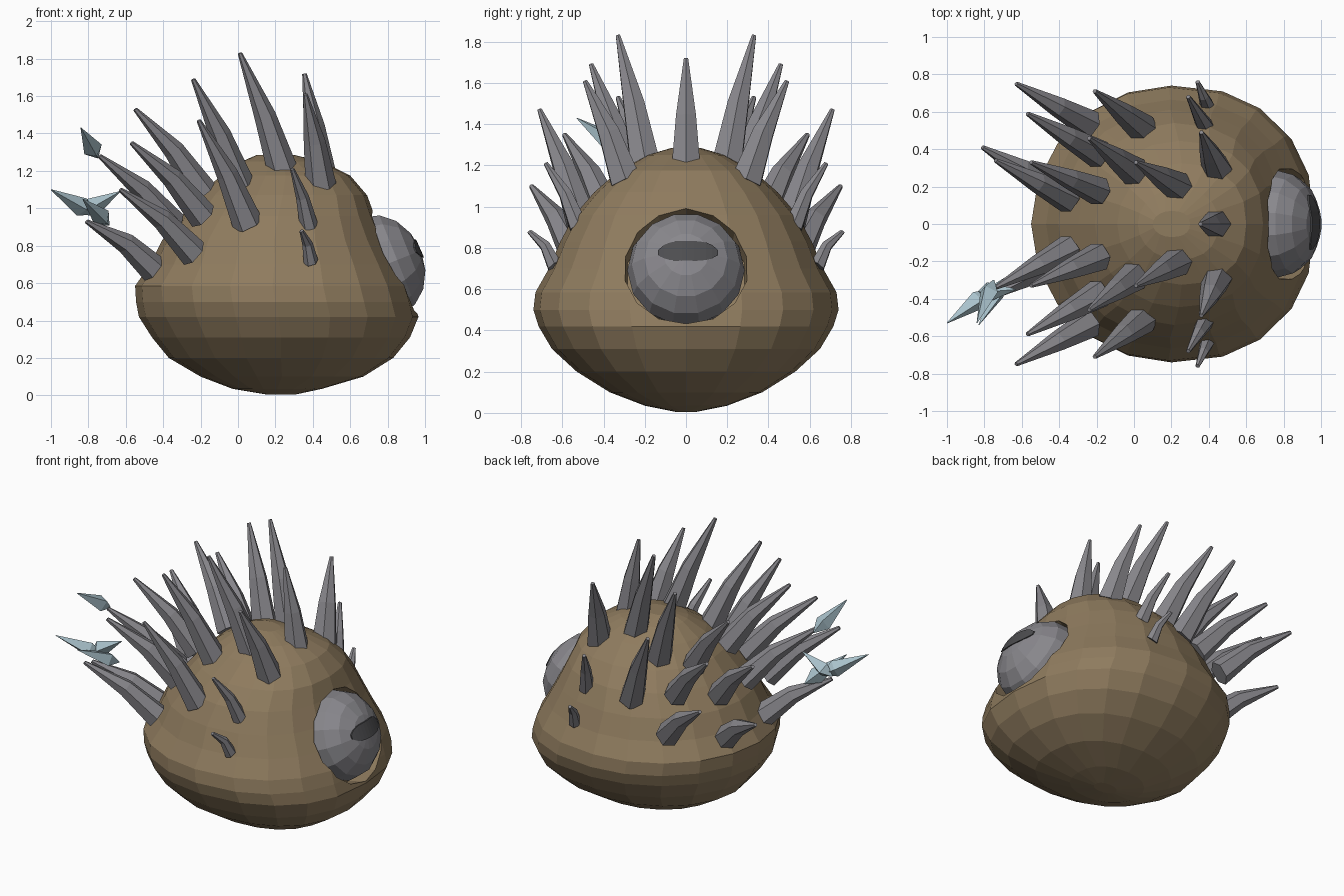
import bpy, bmesh, math
from mathutils import Vector, Matrix

if "Cube" in bpy.data.objects:
    bpy.data.objects.remove(bpy.data.objects["Cube"])


def mat(name, rgb):
    m = bpy.data.materials.new(name)
    m.diffuse_color = (*rgb, 1)
    m.use_nodes = True
    m.node_tree.nodes["Principled BSDF"].inputs["Base Color"].default_value = m.diffuse_color
    return m


BROWN = mat("brown skin", (0.275, 0.20, 0.113))
GREY = mat("grey horn", (0.25, 0.245, 0.265))
DARK = mat("dark pupil", (0.075, 0.075, 0.08))
ICE = mat("pale blue ice", (0.40, 0.54, 0.60))


def make(name, bm, material):
    bmesh.ops.recalc_face_normals(bm, faces=bm.faces[:])
    me = bpy.data.meshes.new(name)
    bm.to_mesh(me)
    bm.free()
    me.materials.append(material)
    ob = bpy.data.objects.new(name, me)
    bpy.context.collection.objects.link(ob)
    return ob


def loft(bm, rings):
    """Skin a list of closed point rings and cap both ends."""
    vs = [[bm.verts.new(p) for p in r] for r in rings]
    n = len(vs[0])
    for a, b in zip(vs, vs[1:]):
        for i in range(n):
            j = (i + 1) % n
            bm.faces.new((a[i], a[j], b[j], b[i]))
    bm.faces.new(vs[0][::-1])
    bm.faces.new(vs[-1])


def circle(c, d, r, n, ref=Vector((0, 1, 0))):
    """Ring of n points around c, square to direction d."""
    u = ref.cross(d).normalized()
    v = d.cross(u).normalized()
    return [c + r * (u * math.cos(t) + v * math.sin(t))
            for t in (2 * math.pi * i / n for i in range(n))]


# Body: stacked egg-shaped slices (height, back x, front x, half width)
SLICES = [(0.005, 0.15, 0.31, 0.05), (0.035, -0.03, 0.45, 0.20),
          (0.10, -0.20, 0.67, 0.37), (0.20, -0.37, 0.83, 0.53),
          (0.31, -0.46, 0.92, 0.65), (0.42, -0.53, 0.965, 0.715),
          (0.50, -0.545, 0.945, 0.74), (0.585, -0.55, 0.92, 0.73),
          (0.70, -0.47, 0.86, 0.665), (0.83, -0.405, 0.79, 0.61),
          (0.96, -0.30, 0.73, 0.54), (1.07, -0.21, 0.69, 0.445),
          (1.175, -0.09, 0.60, 0.325), (1.25, 0.02, 0.45, 0.19),
          (1.285, 0.10, 0.30, 0.07)]


def body_ring(z, x0, x1, w, n=20):
    pts = []
    for i in range(n):
        t = 2 * math.pi * i / n
        c, s = math.cos(t), math.sin(t)
        e = 2 / 2.35 if c > 0 else 1
        x = (x0 + x1) / 2 + (x1 - x0) / 2 * math.copysign(abs(c) ** e, c)
        pts.append((x, w * math.copysign(abs(s) ** e, s), z))
    return pts


bm = bmesh.new()
loft(bm, [body_ring(*s) for s in SLICES])
body = make("body", bm, BROWN)

# Eye: flattened ball facing forward and slightly up
AXIS = Vector((0.93, 0, 0.37)).normalized()
EYE = Vector((0.772, 0, 0.692))
DEPTH, WIDE = 0.222, 0.285
bm = bmesh.new()
bmesh.ops.create_uvsphere(bm, u_segments=14, v_segments=8, radius=1)
tilt = Vector((0, 0, 1)).rotation_difference(AXIS).to_matrix().to_4x4()
bmesh.ops.transform(bm, verts=bm.verts[:], matrix=Matrix.Translation(EYE) @ tilt
                    @ Matrix.Diagonal((WIDE, WIDE, DEPTH, 1)))
make("eye", bm, GREY)

# Socket: round recess cut into the body around the eye
RIM = Vector((0.835, 0, 0.71))
bm = bmesh.new()
loft(bm, [circle(RIM - AXIS * 0.12, AXIS, 0.29, 14),
          circle(RIM, AXIS, 0.305, 14),
          circle(RIM + AXIS * 0.4, AXIS, 0.31, 14)])
cutter = make("socket_cutter", bm, BROWN)
mod = body.modifiers.new("socket", 'BOOLEAN')
mod.operation, mod.solver, mod.object = 'DIFFERENCE', 'EXACT', cutter
bpy.context.view_layer.objects.active = body
bpy.ops.object.modifier_apply(modifier=mod.name)
bpy.data.objects.remove(cutter)


def eye_x(y, z):
    """Front x of the eye surface at a given y and z."""
    nx, nz, dz = AXIS.x, AXIS.z, z - EYE.z
    p, q = 1 / DEPTH ** 2, 1 / WIDE ** 2
    a = nx * nx * p + nz * nz * q
    b = 2 * dz * nx * nz * (p - q)
    c = dz * dz * (nz * nz * p + nx * nx * q) + y * y * q - 1
    return EYE.x + (-b + math.sqrt(b * b - 4 * a * c)) / (2 * a)


# Pupil: thin slot-shaped plate wrapped on the eye
bm = bmesh.new()
prev = None
for i in range(11):
    y = -0.135 + 0.029 * i
    k = 1 - abs((y - 0.01) / 0.145) ** 4
    lo, hi = 0.765 - 0.027 * k, 0.79 + 0.042 * k
    col = [bm.verts.new((eye_x(y, z) + o, y, z))
           for z, o in ((lo, -0.004), (hi, -0.004), (hi, 0.004), (lo, 0.004))]
    if prev:
        for a in range(4):
            b = (a + 1) % 4
            bm.faces.new((prev[a], prev[b], col[b], col[a]))
    else:
        bm.faces.new(col)
    prev = col
bm.faces.new(prev)
make("pupil", bm, DARK)


# Spikes: base, tip and base radius, mirrored across y = 0
def spike(name, base, tip, r):
    base, tip = Vector(base), Vector(tip)
    d = (tip - base).normalized()
    up = Vector((0, 0, 1))
    bow = (up - d * d.dot(up)) * 0.035
    bm = bmesh.new()
    loft(bm, [circle(base - d * 0.02, d, r, 6),
              circle(base.lerp(tip, 0.45) + bow, d, r * 0.7, 6),
              circle(tip, d, 0.012, 6)])
    make(name, bm, GREY)


SPIKES = [((0.235, 0.20, 1.21), (0.01, 0.33, 1.83), 0.083),
          ((0.00, 0.28, 1.14), (-0.24, 0.46, 1.69), 0.083),
          ((0.045, 0.51, 0.93), (-0.21, 0.71, 1.47), 0.083),
          ((-0.20, 0.18, 1.10), (-0.55, 0.33, 1.53), 0.08),
          ((-0.20, 0.38, 0.97), (-0.57, 0.59, 1.35), 0.08),
          ((-0.25, 0.54, 0.77), (-0.63, 0.75, 1.10), 0.08),
          ((-0.36, 0.14, 0.92), (-0.74, 0.34, 1.28), 0.08),
          ((-0.45, 0.21, 0.67), (-0.81, 0.41, 0.93), 0.08),
          ((0.44, 0.30, 1.14), (0.36, 0.49, 1.61), 0.083),
          ((0.375, 0.53, 0.92), (0.29, 0.68, 1.21), 0.05),
          ((0.385, 0.65, 0.73), (0.34, 0.76, 0.88), 0.04)]
for k, (b, t, r) in enumerate(SPIKES):
    for side, s in (("left", 1), ("right", -1)):
        spike(f"spike_{k + 1}_{side}", (b[0], b[1] * s, b[2]),
              (t[0], t[1] * s, t[2]), r)
spike("spike_middle", (0.44, 0, 1.21), (0.355, 0, 1.72), 0.08)

# Ice shards floating near the back spikes: tip and blunt end
SHARDS = [((-0.84, -0.53, 1.43), (-0.75, -0.30, 1.27)),
          ((-1.00, -0.53, 1.10), (-0.77, -0.36, 0.97)),
          ((-0.63, -0.35, 1.09), (-0.84, -0.37, 0.97)),
          ((-0.83, -0.54, 1.05), (-0.69, -0.29, 0.91))]
for k, (t, e) in enumerate(SHARDS):
    t, e = Vector(t), Vector(e)
    d = (t - e).normalized()
    bm = bmesh.new()
    loft(bm, [circle(e, d, 0.004, 4), circle(e.lerp(t, 0.28), d, 0.053, 4),
              circle(t, d, 0.002, 4)])
    make(f"ice_shard_{k + 1}", bm, ICE)
